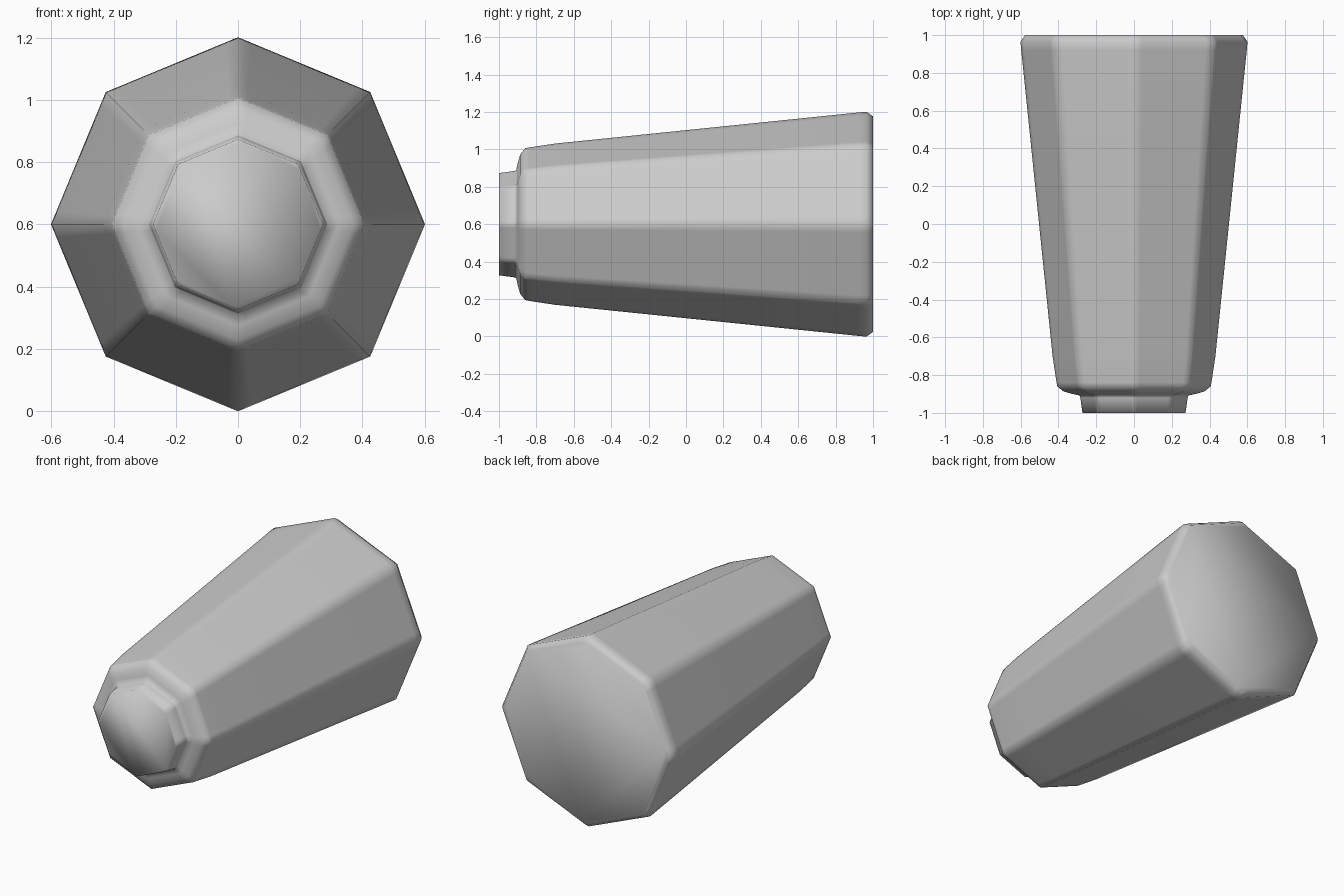
import bpy, bmesh, math
from mathutils import Vector

if "Cube" in bpy.data.objects:
    bpy.data.objects.remove(bpy.data.objects["Cube"])

SIDES = 8
CENTER_Z = 0.6
EDGE = 0.1  # support loop distance from each corner, as share of a side


def octagon(y, r):
    """Octagon ring with corners on the axes and support points beside each corner."""
    corners = [Vector((r * math.cos(i * math.tau / SIDES), y,
                       CENTER_Z + r * math.sin(i * math.tau / SIDES))) for i in range(SIDES)]
    points = []
    for i, a in enumerate(corners):
        b = corners[(i + 1) % SIDES]
        points += [a, a.lerp(b, EDGE), a.lerp(b, 1 - EDGE)]
    return points


def faceted_lathe(name, profile):
    """Loft octagon rings along y and cap both ends."""
    bm = bmesh.new()
    rings = [[bm.verts.new(p) for p in octagon(y, r)] for y, r in profile]
    n = len(rings[0])
    for a, b in zip(rings, rings[1:]):
        for i in range(n):
            j = (i + 1) % n
            bm.faces.new((a[i], a[j], b[j], b[i]))
    bm.faces.new(rings[0])
    bm.faces.new(rings[-1])
    bmesh.ops.recalc_face_normals(bm, faces=bm.faces)
    for f in bm.faces:
        f.smooth = True
    mesh = bpy.data.meshes.new(name)
    bm.to_mesh(mesh)
    bm.free()
    obj = bpy.data.objects.new(name, mesh)
    bpy.context.collection.objects.link(obj)
    return obj


# tapered body with a short front collar, rounded shoulder and bevelled rear rim
faceted_lathe("tapered_body", [
    (-1.0, 0.273), (-0.92, 0.284), (-0.908, 0.288), (-0.90, 0.325),
    (-0.887, 0.372), (-0.86, 0.406), (-0.84, 0.410), (-0.70, 0.431),
    (0.92, 0.597), (0.965, 0.601), (1.0, 0.576)])
